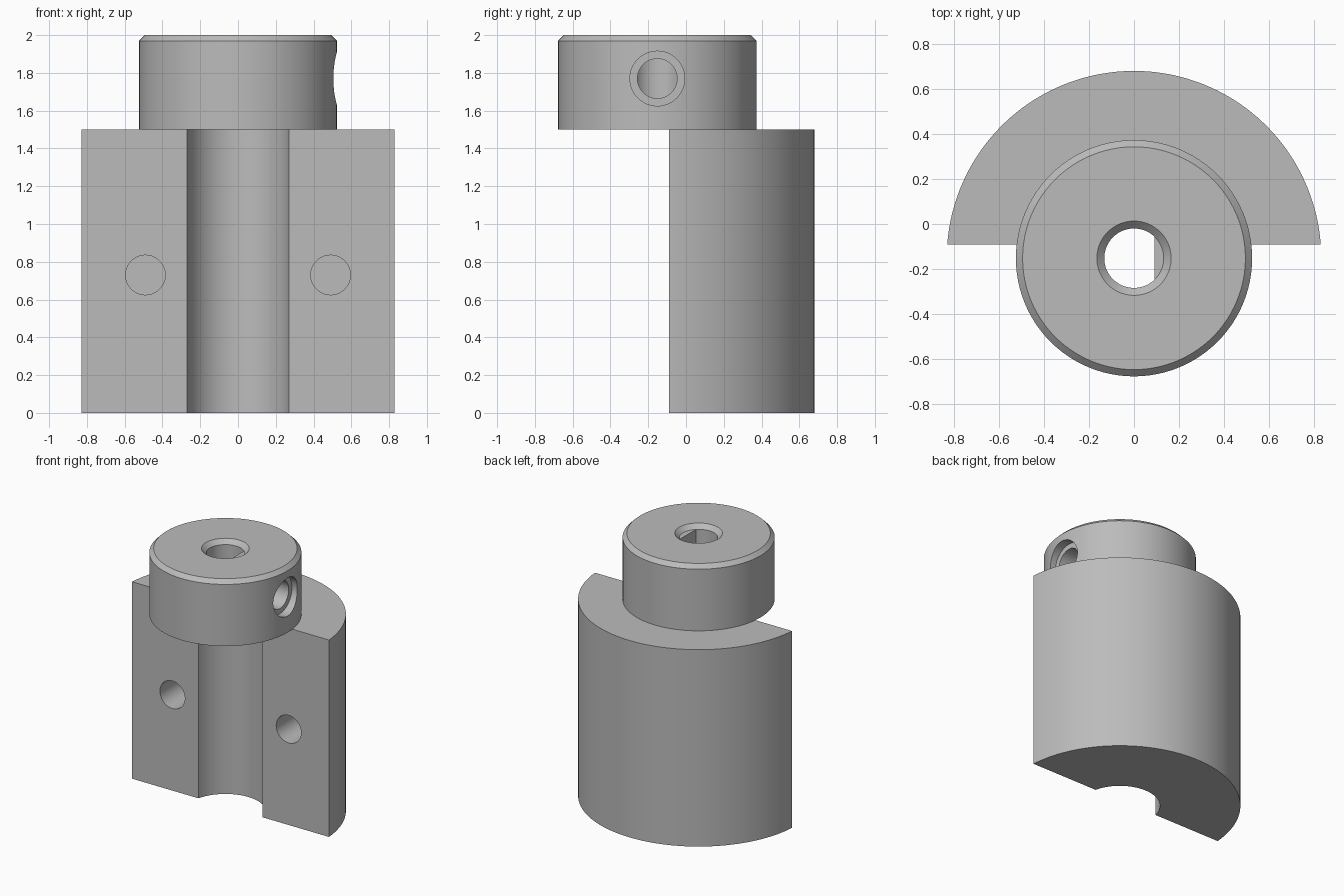
import bpy, bmesh, math
from mathutils import Matrix

if "Cube" in bpy.data.objects:
    bpy.data.objects.remove(bpy.data.objects["Cube"], do_unlink=True)

AXIS_Y = -0.152      # shared axis of body, groove, head and bore
FACE_Y = -0.09       # flat front face of the body
BODY_TOP = 1.5

steel = bpy.data.materials.new("plain_grey")
steel.use_nodes = True
steel.diffuse_color = (0.5, 0.5, 0.5, 1)
steel.node_tree.nodes["Principled BSDF"].inputs["Base Color"].default_value = (0.5, 0.5, 0.5, 1)


def make_object(name, bm):
    bmesh.ops.recalc_face_normals(bm, faces=bm.faces)
    mesh = bpy.data.meshes.new(name)
    bm.to_mesh(mesh)
    bm.free()
    mesh.materials.append(steel)
    obj = bpy.data.objects.new(name, mesh)
    bpy.context.collection.objects.link(obj)
    return obj


def arc(radius, start, end, steps):
    """Points on an arc around the shared axis."""
    return [(radius * math.cos(start + (end - start) * i / steps),
             AXIS_Y + radius * math.sin(start + (end - start) * i / steps))
            for i in range(steps + 1)]


def prism(name, outline, z0, z1):
    bm = bmesh.new()
    face = bm.faces.new([bm.verts.new((x, y, z0)) for x, y in outline])
    extruded = bmesh.ops.extrude_face_region(bm, geom=[face])["geom"]
    top = [v for v in extruded if isinstance(v, bmesh.types.BMVert)]
    bmesh.ops.translate(bm, verts=top, vec=(0, 0, z1 - z0))
    return make_object(name, bm)


def stack(name, rings, steps=96):
    """Solid of revolution from (radius, height) rings, capped at both ends."""
    bm = bmesh.new()
    loops = [[bm.verts.new((x, y, z)) for x, y in arc(r, 0, math.tau, steps)[:-1]]
             for r, z in rings]
    for low, high in zip(loops, loops[1:]):
        for i in range(steps):
            j = (i + 1) % steps
            bm.faces.new((low[i], low[j], high[j], high[i]))
    bm.faces.new(loops[0])
    bm.faces.new(loops[-1])
    return make_object(name, bm)


def rod(name, radius, start, length, axis):
    """Cylinder starting at a point and running along +x or +y."""
    turn = Matrix.Rotation(math.pi / 2, 4, 'Y') if axis == 'X' else Matrix.Rotation(-math.pi / 2, 4, 'X')
    bm = bmesh.new()
    bmesh.ops.create_cone(bm, cap_ends=True, segments=48, radius1=radius, radius2=radius,
                          depth=length,
                          matrix=Matrix.Translation(start) @ turn @ Matrix.Translation((0, 0, length / 2)))
    return make_object(name, bm)


def cut(obj, cutters):
    bpy.context.view_layer.objects.active = obj
    for cutter in cutters:
        mod = obj.modifiers.new("cut", 'BOOLEAN')
        mod.operation = 'DIFFERENCE'
        mod.solver = 'EXACT'
        mod.object = cutter
        bpy.ops.object.modifier_apply(modifier=mod.name)
        bpy.data.objects.remove(cutter, do_unlink=True)


# Half-round body with a concave groove along its flat front
OUTER, GROOVE = 0.832, 0.277
a = math.asin((FACE_Y - AXIS_Y) / OUTER)
g = math.asin((FACE_Y - AXIS_Y) / GROOVE)
outline = arc(OUTER, a, math.pi - a, 96) + arc(GROOVE, math.pi - g, g, 48)
body = prism("half_round_body", outline, 0, BODY_TOP)

# Two blind holes in the front face
cut(body, [rod("front_hole_cutter", 0.105, (side * 0.49, FACE_Y - 0.1, 0.73), 0.5, 'Y')
           for side in (-1, 1)])

# Collar with a chamfered top edge
collar = stack("collar", [(0.525, BODY_TOP), (0.525, 1.97), (0.495, 2.0)])

# D-shaped bore, its countersink, and the stepped set screw hole on the left
BORE = 0.132
d = math.acos(0.09 / BORE)
bore = prism("bore_cutter", arc(BORE, d, math.tau - d, 64), 1.4, 1.98)
countersink = stack("countersink_cutter", [(BORE, 1.967), (0.175, 2.01)], 72)
screw_hole = rod("screw_hole_cutter", 0.105, (0, AXIS_Y, 1.77), 0.7, 'X')
counterbore = rod("counterbore_cutter", 0.145, (0.46, AXIS_Y, 1.77), 0.2, 'X')
cut(collar, [bore, countersink, screw_hole, counterbore])

# Smooth round surfaces, crisp edges
bpy.ops.object.select_all(action='DESELECT')
for obj in (body, collar):
    obj.select_set(True)
bpy.context.view_layer.objects.active = body
bpy.ops.object.shade_smooth_by_angle(angle=math.radians(25))
